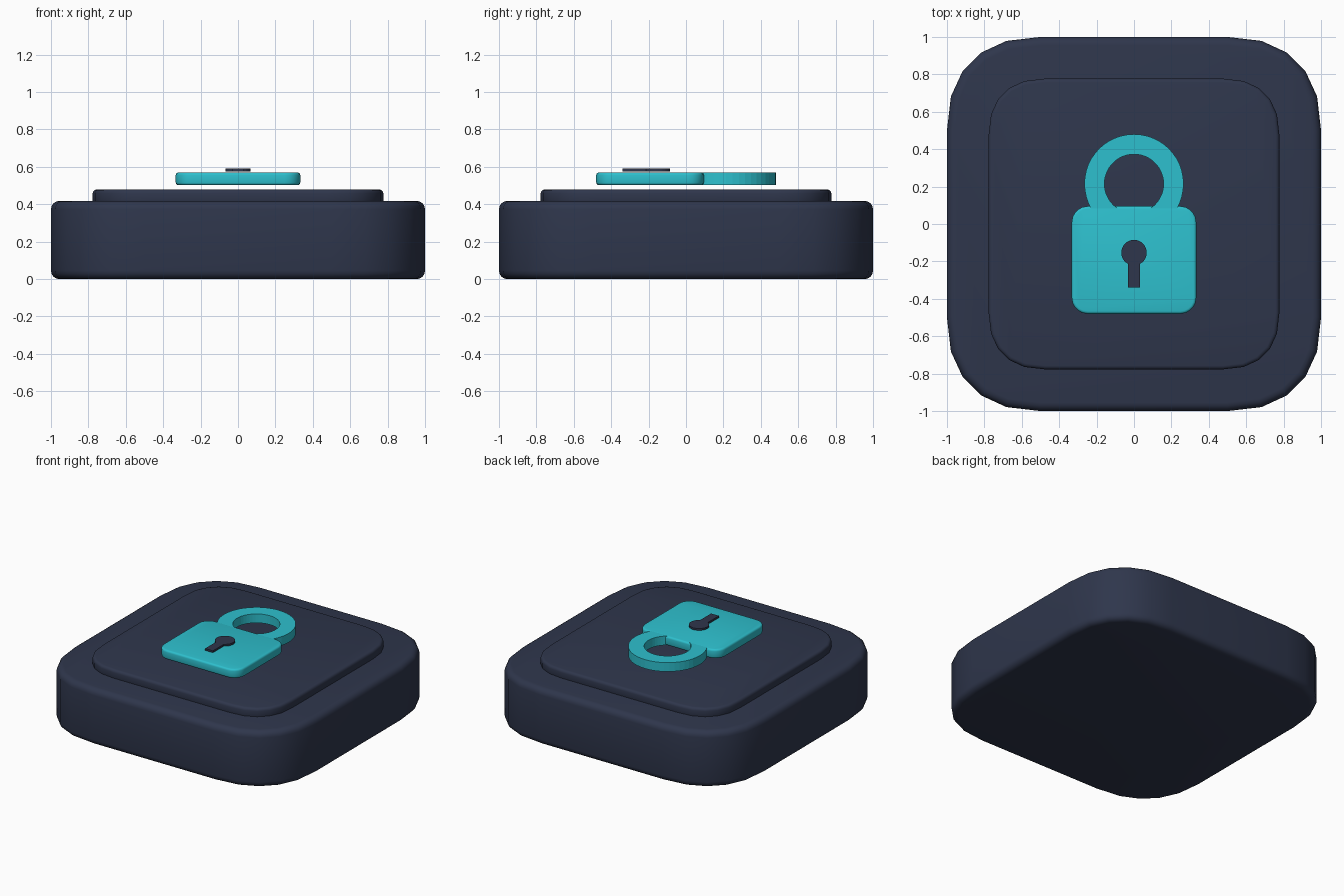
import bpy, bmesh, math

if "Cube" in bpy.data.objects:
    bpy.data.objects.remove(bpy.data.objects["Cube"])


def material(name, rgb):
    m = bpy.data.materials.new(name)
    m.diffuse_color = (*rgb, 1)
    m.use_nodes = True
    m.node_tree.nodes["Principled BSDF"].inputs["Base Color"].default_value = m.diffuse_color
    return m


NAVY = material("dark navy", (0.028, 0.037, 0.072))
CYAN = material("cyan", (0.027, 0.53, 0.62))


def prism(name, outline, z0, z1, mat, bevel=0, segments=3, smooth=True):
    """Extrude a closed outline from z0 to z1, with optional rounded rims."""
    bm = bmesh.new()
    face = bm.faces.new([bm.verts.new((x, y, z0)) for x, y in outline])
    ext = bmesh.ops.extrude_face_region(bm, geom=[face])
    for v in ext["geom"]:
        if isinstance(v, bmesh.types.BMVert):
            v.co.z = z1
    bmesh.ops.recalc_face_normals(bm, faces=bm.faces)
    return finish(name, bm, mat, bevel, segments, smooth)


def finish(name, bm, mat, bevel=0, segments=3, smooth=True):
    me = bpy.data.meshes.new(name)
    bm.to_mesh(me)
    bm.free()
    me.materials.append(mat)
    ob = bpy.data.objects.new(name, me)
    bpy.context.collection.objects.link(ob)
    bpy.ops.object.select_all(action='DESELECT')
    ob.select_set(True)
    bpy.context.view_layer.objects.active = ob
    if bevel:
        mod = ob.modifiers.new("rim", 'BEVEL')
        mod.width, mod.segments = bevel, segments
        mod.limit_method, mod.angle_limit = 'ANGLE', math.radians(50)
        bpy.ops.object.modifier_apply(modifier=mod.name)
    if smooth:
        bpy.ops.object.shade_smooth_by_angle(angle=math.radians(35))
    return ob


def rounded_rect(hx, hy, r, cy=0, steps=5, power=1.0):
    """Rounded rectangle; power below 1 gives fuller, squarer corners."""
    pts = []
    for q, (sx, sy) in enumerate([(1, 1), (-1, 1), (-1, -1), (1, -1)]):
        for i in range(steps + 1):
            a = math.pi / 2 * (q + i / steps)
            c, s = abs(math.cos(a)), abs(math.sin(a))
            c = c ** power if c > 1e-6 else 0
            s = s ** power if s > 1e-6 else 0
            pts.append((sx * (hx - r + r * c), cy + sy * (hy - r + r * s)))
    return pts


# Key cap: thick base and thin raised top plate
prism("base", rounded_rect(1, 1, 0.5, power=0.86), 0, 0.418, NAVY, 0.045, 4)
prism("top_plate", rounded_rect(0.777, 0.777, 0.3, power=0.86), 0.40, 0.479, NAVY, 0.02, 3)

# Padlock body, hovering just above the plate
prism("lock_body", rounded_rect(0.333, 0.2875, 0.085, cy=-0.1925), 0.502, 0.57, CYAN, 0.014, 3)

# Shackle ring, sunk into the lock body
bm = bmesh.new()
N, loops = 48, []
for r, z in [(0.265, 0.503), (0.265, 0.5695), (0.158, 0.5695), (0.158, 0.503)]:
    loops.append([bm.verts.new((r * math.cos(2 * math.pi * i / N),
                                0.215 + r * math.sin(2 * math.pi * i / N), z))
                  for i in range(N)])
for k in range(4):
    a, b = loops[k], loops[(k + 1) % 4]
    for i in range(N):
        j = (i + 1) % N
        bm.faces.new((a[i], a[j], b[j], b[i]))
bmesh.ops.recalc_face_normals(bm, faces=bm.faces)
finish("shackle", bm, CYAN, smooth=False)

# Keyhole: round top with a straight slot below
R, W, CY = 0.068, 0.032, -0.153
start = -math.pi / 2 + math.asin(W / R)
sweep = 2 * math.pi - 2 * math.asin(W / R)
keyhole = [(R * math.cos(start + sweep * i / 28), CY + R * math.sin(start + sweep * i / 28))
           for i in range(29)]
keyhole += [(-W, -0.34), (W, -0.34)]
prism("keyhole", keyhole, 0.576, 0.59, NAVY, smooth=False)
